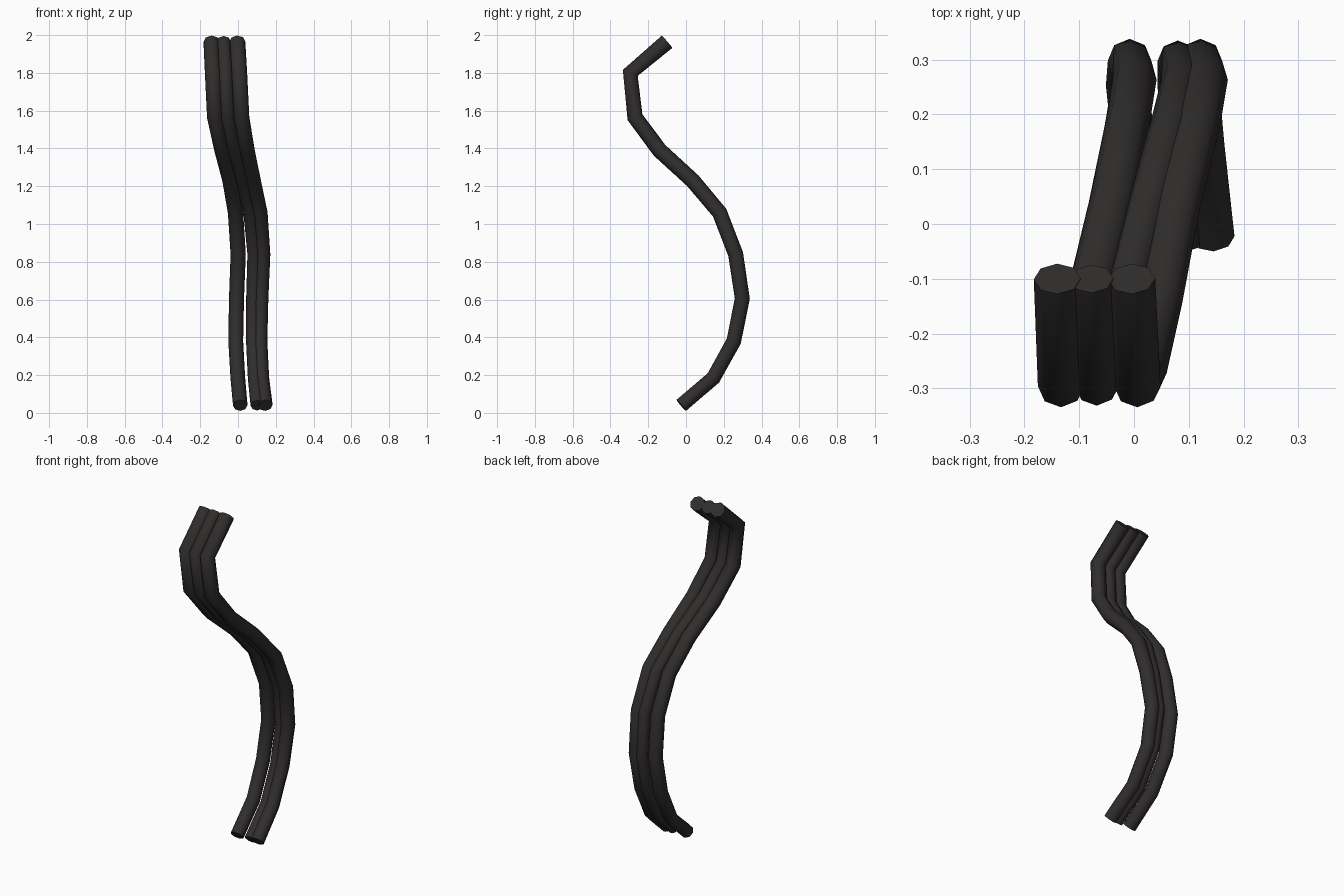
import bpy, bmesh, math
from mathutils import Vector

if "Cube" in bpy.data.objects:
    bpy.data.objects.remove(bpy.data.objects["Cube"])

# shared side profile (y, z), bottom to top
PATH = [(-.025, .04), (.145, .185), (.253, .38), (.298, .605), (.263, .84), (.178, 1.06),
        (.035, 1.23), (-.14, 1.39), (-.27, 1.565), (-.295, 1.80), (-.10, 1.965)]
# sideways drift of each strand
LEFT = [.012, -.001, -.012, -.008, .001, -.013, -.042, -.084, -.122, -.133, -.140]
MIDDLE = [.102, .088, .079, .080, .087, .066, .025, -.020, -.055, -.068, -.077]
RIGHT = [.145, .126, .116, .121, .131, .116, .080, .047, .018, .006, -.004]
SIDES = 8

mat = bpy.data.materials.new("dark_rubber")
mat.diffuse_color = (.03, .026, .026, 1)
mat.use_nodes = True
mat.node_tree.nodes["Principled BSDF"].inputs["Base Color"].default_value = mat.diffuse_color


def strand(name, xs, radius):
    pts = [Vector((x, y, z)) for x, (y, z) in zip(xs, PATH)]
    bm = bmesh.new()
    rings = []
    for i, p in enumerate(pts):
        a = (p - pts[i - 1]).normalized() if i else Vector()
        b = (pts[i + 1] - p).normalized() if i < len(pts) - 1 else Vector()
        t = (a + b).normalized()
        side = (Vector((1, 0, 0)) - t * t.x).normalized()
        up = t.cross(side)
        r = radius * (.96 + .11 * i / (len(pts) - 1))
        rings.append([bm.verts.new(p + r * (side * math.cos(k * math.tau / SIDES)
                                            + up * math.sin(k * math.tau / SIDES)))
                      for k in range(SIDES)])
    for lo, hi in zip(rings, rings[1:]):
        for k in range(SIDES):
            n = (k + 1) % SIDES
            bm.faces.new((lo[k], lo[n], hi[n], hi[k]))
    # flat end caps
    bm.faces.new(rings[0][::-1])
    bm.faces.new(rings[-1])
    me = bpy.data.meshes.new(name)
    bm.to_mesh(me)
    bm.free()
    me.materials.append(mat)
    ob = bpy.data.objects.new(name, me)
    bpy.context.collection.objects.link(ob)
    bpy.ops.object.select_all(action='DESELECT')
    ob.select_set(True)
    bpy.context.view_layer.objects.active = ob
    bpy.ops.object.shade_smooth_by_angle(angle=math.radians(60))


strand("left_strand", LEFT, .040)
strand("middle_strand", MIDDLE, .037)
strand("right_strand", RIGHT, .040)
